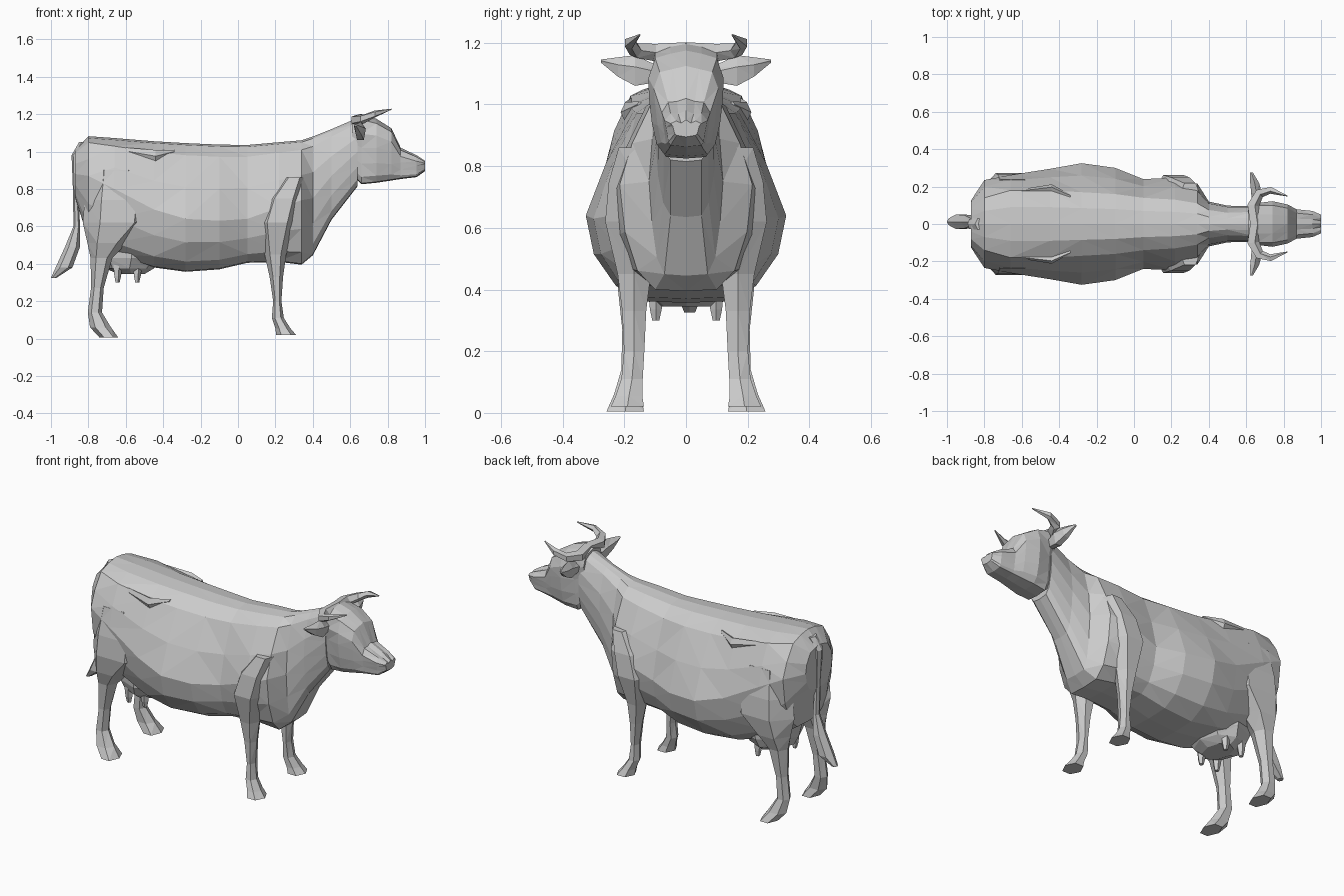
import bpy, bmesh, math
from mathutils import Vector

X, Y, Z = Vector((1, 0, 0)), Vector((0, 1, 0)), Vector((0, 0, 1))


def loft(name, rings, mirror=False):
    """Skin closed rings, cap the ends, triangulate for the low-poly look."""
    bm = bmesh.new()
    rows = [[bm.verts.new(p) for p in r] for r in rings]
    n = len(rows[0])
    for a, b in zip(rows, rows[1:]):
        for i in range(n):
            j = (i + 1) % n
            bm.faces.new((a[i], a[j], b[j], b[i]))
    bm.faces.new(rows[0])
    bm.faces.new(rows[-1])
    bmesh.ops.recalc_face_normals(bm, faces=bm.faces)
    bmesh.ops.triangulate(bm, faces=bm.faces)
    me = bpy.data.meshes.new(name)
    bm.to_mesh(me)
    bm.free()
    ob = bpy.data.objects.new(name, me)
    bpy.context.collection.objects.link(ob)
    if mirror:
        m = ob.modifiers.new("Mirror", 'MIRROR')
        m.use_axis = (False, True, False)
        m.use_mirror_merge = False
    return ob


def section(x, zt, zb, wu, wm, zm, wb):
    """Symmetric torso section: top, bottom, upper / widest / belly half-widths."""
    zs = zt - 0.16 * (zt - zm)
    half = [(wu * 0.5, zt - 0.01), (wu, zs),
            ((wu + wm) / 2 + 0.012, (zs + zm) / 2), (wm, zm),
            (wm * 0.92, zm + (zb - zm) * 0.45),
            (wm * 0.5 + wb * 0.5, zm + (zb - zm) * 0.82), (wb, zb)]
    return ([Vector((x, 0, zt))] + [Vector((x, y, z)) for y, z in half]
            + [Vector((x, 0, zb - 0.005))]
            + [Vector((x, -y, z)) for y, z in reversed(half)])


def limb(name, stations, v, u=None, n=6, mirror=True):
    """Elliptical rings (x, y, z, a, b) spanned by u, v; u follows the path if None."""
    pts = [Vector(s[:3]) for s in stations]
    rings = []
    for i, s in enumerate(stations):
        t = pts[min(i + 1, len(pts) - 1)] - pts[max(i - 1, 0)]
        uu = u or t.cross(v).normalized()
        rings.append([pts[i] + uu * s[3] * math.cos(k * math.tau / n)
                      + v * s[4] * math.sin(k * math.tau / n) for k in range(n)])
    return loft(name, rings, mirror)


# Torso and neck
loft("torso_and_neck", [section(*s) for s in [
    (-.872, 1.01, .76, .08, .125, .88, .06),
    (-.80, 1.082, .54, .14, .235, .87, .10),
    (-.66, 1.072, .45, .18, .262, .80, .11),
    (-.45, 1.055, .385, .18, .295, .69, .14),
    (-.28, 1.045, .362, .17, .325, .64, .13),
    (-.10, 1.037, .375, .16, .30, .63, .13),
    (.05, 1.035, .41, .14, .24, .64, .12),
    (.22, 1.05, .415, .13, .248, .70, .11),
    (.34, 1.06, .40, .11, .215, .74, .10),
    (.40, 1.08, .45, .075, .12, .75, .07),
    (.50, 1.12, .64, .06, .098, .87, .05),
    (.64, 1.18, .82, .065, .095, 1.0, .05)]])

# Head
loft("head", [section(*s) for s in [
    (.61, 1.18, .88, .07, .08, 1.05, .05),
    (.66, 1.198, .83, .10, .10, 1.02, .065),
    (.74, 1.175, .838, .10, .12, 1.02, .07),
    (.82, 1.125, .85, .085, .10, 1.0, .06),
    (.87, 1.02, .858, .058, .075, .94, .055),
    (.955, .98, .868, .05, .065, .925, .05),
    (1.0, .95, .90, .032, .043, .93, .03)]])

# Legs
limb("hind_leg", [
    (-.65, .15, .90, .13, .10), (-.64, .168, .74, .18, .115),
    (-.645, .17, .62, .185, .12), (-.70, .17, .51, .105, .095),
    (-.73, .17, .43, .058, .062), (-.752, .172, .27, .034, .04),
    (-.765, .175, .14, .038, .04), (-.735, .19, .06, .056, .05),
    (-.69, .197, .005, .05, .07)], Y, X)
limb("front_leg", [
    (.30, .14, .86, .06, .09), (.245, .155, .75, .10, .11),
    (.21, .165, .62, .108, .112), (.20, .168, .45, .058, .062),
    (.205, .168, .33, .036, .045), (.21, .168, .20, .022, .038),
    (.213, .175, .11, .032, .04), (.24, .185, .055, .04, .05),
    (.257, .19, .02, .053, .062)], Y, X)

# Horns (meeting over the poll) and ears
limb("horn", [
    (.65, 0, 1.178, .035, .025), (.635, .10, 1.168, .035, .03),
    (.67, .165, 1.175, .028, .025), (.73, .182, 1.20, .02, .02),
    (.82, .15, 1.226, .003, .003)], Z, n=5)
limb("ear", [
    (.65, .08, 1.095, .025, .02), (.655, .165, 1.105, .055, .03),
    (.645, .22, 1.118, .035, .025), (.628, .275, 1.14, .006, .008)], X, Z, n=5)

# Hip bone ridges
limb("hip_bone", [
    (-.64, .17, 1.01, .01, .015), (-.44, .19, .975, .022, .035),
    (-.34, .15, 1.0, .008, .01)], Z, Y, n=5)

# Tail with tuft
limb("tail", [
    (-.82, 0, 1.05, .03, .035), (-.872, 0, .98, .018, .03),
    (-.868, .005, .78, .014, .022), (-.862, .01, .60, .018, .022),
    (-.885, .012, .49, .04, .04), (-.93, .012, .38, .045, .045),
    (-.985, .012, .325, .015, .02)], Y, X, mirror=False)

# Udder and teats
limb("udder", [
    (-.57, 0, .54, .20, .17), (-.57, 0, .43, .17, .165),
    (-.58, 0, .375, .13, .14), (-.57, 0, .345, .07, .10)], Y, X, n=8, mirror=False)
for name, x in (("rear_teat", -.645), ("front_teat", -.54)):
    limb(name, [(x, .095, .40, .028, .028), (x, .098, .335, .02, .02),
                (x, .098, .30, .012, .012)], Y, X, n=5)
